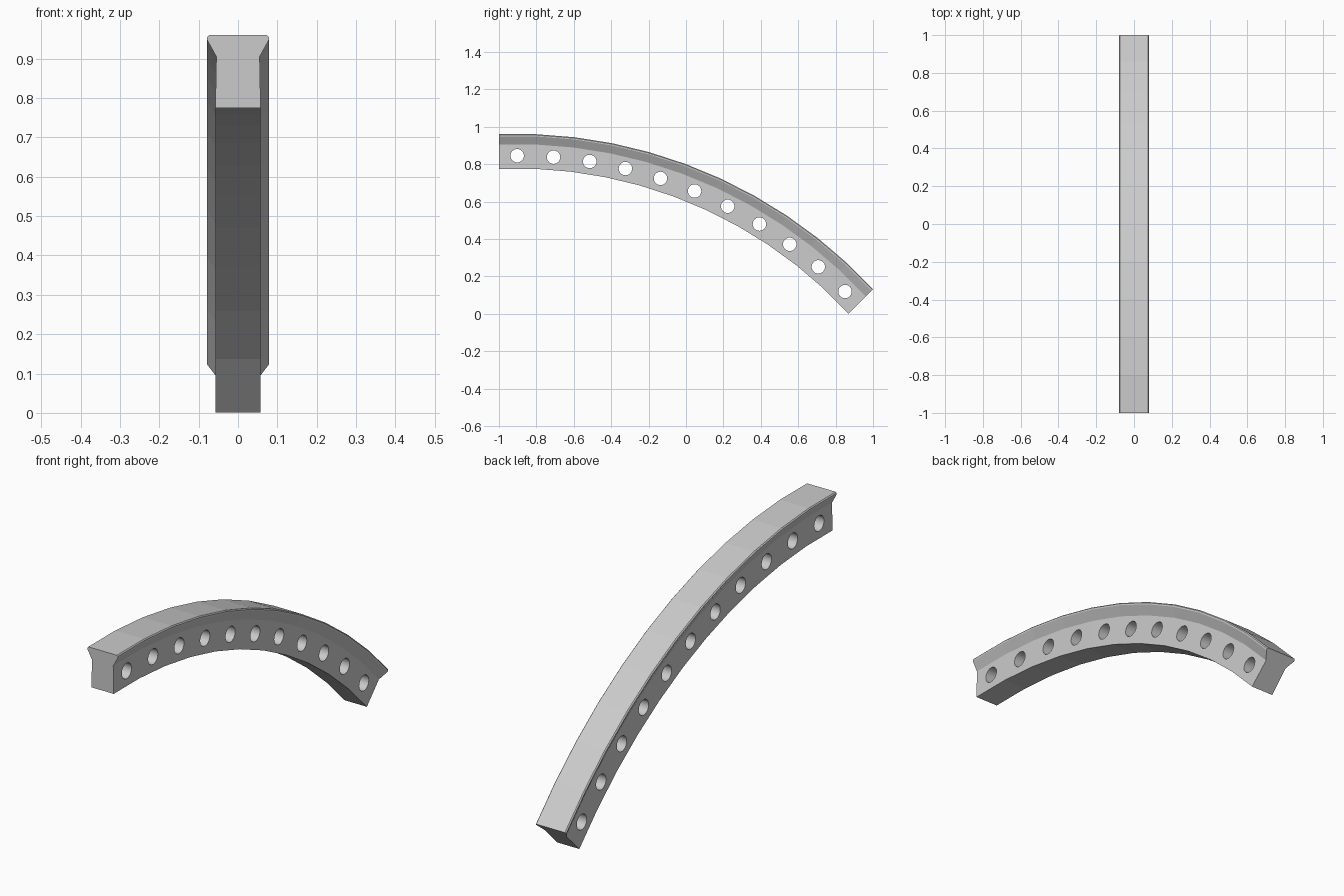
import bpy, bmesh
from math import cos, sin, tan, radians, pi
from mathutils import Matrix, Vector

if "Cube" in bpy.data.objects:
    bpy.data.objects.remove(bpy.data.objects["Cube"])

SEGS, TURN, LENGTH = 11, radians(4.5), 0.1948
START = Vector((0, -1.0, 0.845))
HOLE_R, HOLE_SIDES = 0.036, 24

# Right half of the rail section: (x, height above the hole line)
half = [(0.0575, -0.07), (0.055, 0.06), (0.0785, 0.103), (0.0785, 0.11), (0.074, 0.115)]
section = half + [(-x, h) for x, h in reversed(half)]


def make_object(name, bm):
    bmesh.ops.recalc_face_normals(bm, faces=bm.faces)
    mesh = bpy.data.meshes.new(name)
    bm.to_mesh(mesh)
    bm.free()
    obj = bpy.data.objects.new(name, mesh)
    bpy.context.collection.objects.link(obj)
    return obj


# Path of straight segments, each turned down a little more than the last
joints, centres = [START], []
for i in range(SEGS):
    step = Vector((0, cos(i * TURN), -sin(i * TURN))) * LENGTH
    centres.append(joints[-1] + step / 2)
    joints.append(joints[-1] + step)

# Curved rail: section swept along the path with mitred joints and square ends
bm = bmesh.new()
rings = []
for i, p in enumerate(joints):
    end = i in (0, SEGS)
    a = min(max(i - 0.5, 0), SEGS - 1) * TURN
    stretch = 1 if end else 1 / cos(TURN / 2)
    up = Vector((0, sin(a), cos(a))) * stretch
    rings.append([bm.verts.new(p + up * h + Vector((x, 0, 0))) for x, h in section])
n = len(section)
for r0, r1 in zip(rings, rings[1:]):
    for j in range(n):
        k = (j + 1) % n
        bm.faces.new((r0[j], r0[k], r1[k], r1[j]))
bm.faces.new(rings[0])
bm.faces.new(rings[-1])
rail = make_object("curved_rail", bm)

# Round cross holes, one in the middle of every segment
bm = bmesh.new()
for c in centres:
    bmesh.ops.create_cone(bm, cap_ends=True, segments=HOLE_SIDES, radius1=HOLE_R,
                          radius2=HOLE_R, depth=0.3,
                          matrix=Matrix.Translation(c) @ Matrix.Rotation(pi / 2, 4, 'Y'))
for f in bm.faces:
    f.smooth = len(f.verts) == 4
cutter = make_object("hole_cutter", bm)
cutter.hide_render = True
cutter.hide_set(True)

cut = rail.modifiers.new("holes", 'BOOLEAN')
cut.operation = 'DIFFERENCE'
cut.solver = 'EXACT'
cut.object = cutter
